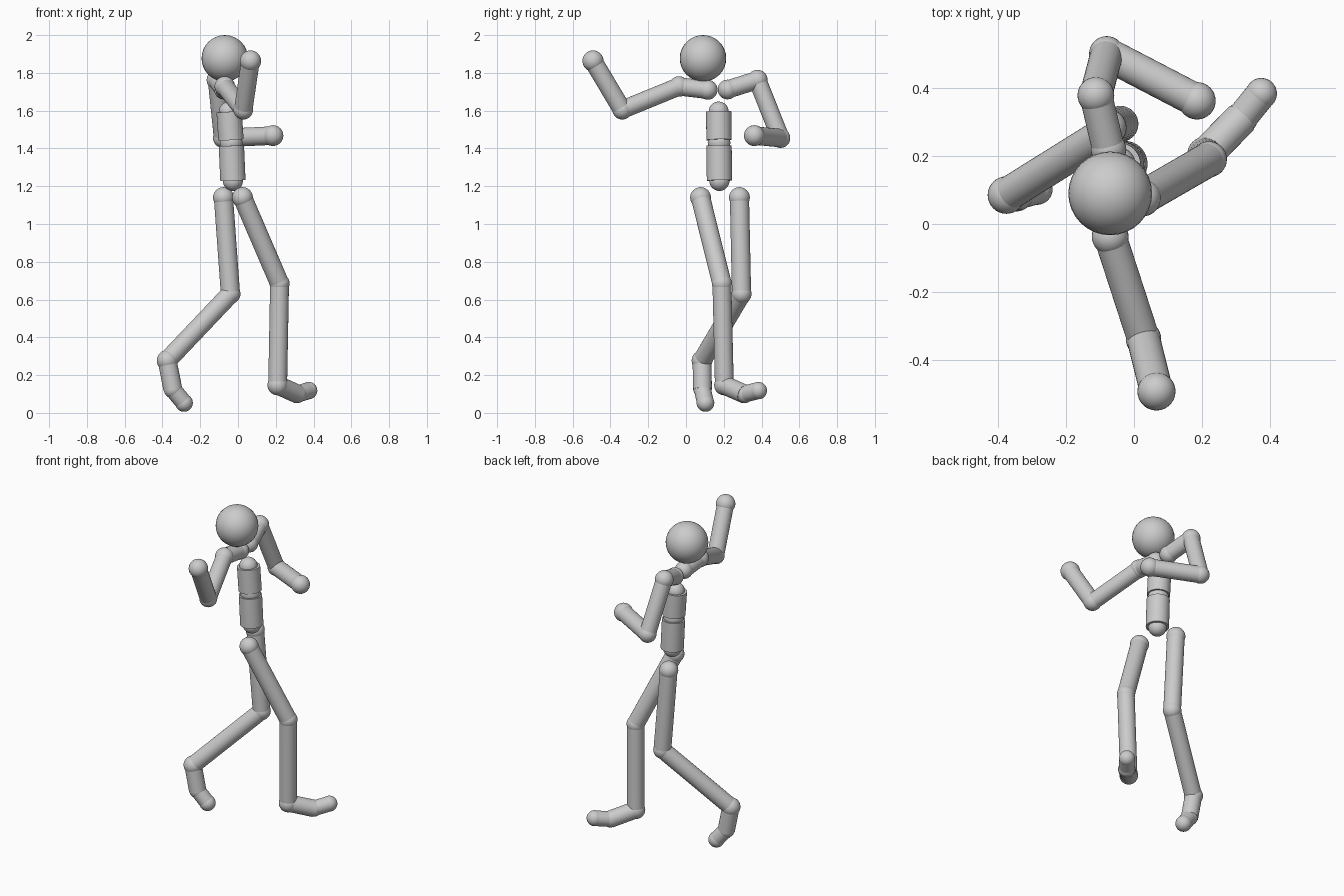
import bpy, math
from mathutils import Vector

if "Cube" in bpy.data.objects:
    bpy.data.objects.remove(bpy.data.objects["Cube"])

grey = bpy.data.materials.new("plain_grey")
grey.diffuse_color = (0.6, 0.6, 0.6, 1)
grey.use_nodes = True
grey.node_tree.nodes["Principled BSDF"].inputs["Base Color"].default_value = grey.diffuse_color


def finish(name):
    ob = bpy.context.object
    ob.name = name
    ob.data.materials.append(grey)
    bpy.ops.object.shade_smooth_by_angle(angle=math.radians(40))


def ball(name, p, r):
    bpy.ops.mesh.primitive_uv_sphere_add(segments=32, ring_count=16, radius=r, location=p)
    finish(name)


def rod(name, a, b, r):
    a, b = Vector(a), Vector(b)
    d = b - a
    bpy.ops.mesh.primitive_cylinder_add(
        vertices=32, radius=r, depth=d.length, location=(a + b) / 2,
        rotation=d.to_track_quat('Z', 'Y').to_euler())
    finish(name)


def limb(prefix, joints, bones):
    """joints: (name, position, radius); bones: (name, radius) between neighbours"""
    for name, p, r in joints:
        ball(f"{prefix}_{name}", p, r)
    for (name, r), j, k in zip(bones, joints, joints[1:]):
        rod(f"{prefix}_{name}", j[1], k[1], r)


# Head
ball("head", (-0.07, 0.09, 1.877), 0.123)

# Torso: two thick drums on ball joints
ball("pelvis_joint", (-0.027, 0.177, 1.228), 0.053)
ball("waist_joint", (-0.036, 0.175, 1.43), 0.06)
ball("neck_joint", (-0.048, 0.173, 1.595), 0.053)
rod("abdomen", (-0.027, 0.177, 1.23), (-0.035, 0.175, 1.415), 0.067)
rod("chest", (-0.037, 0.175, 1.445), (-0.047, 0.173, 1.595), 0.067)

# Arms
arm_bones = [("collar", 0.048), ("upper_arm", 0.048), ("forearm", 0.049)]
limb("front_arm", [("collar_joint", (-0.066, 0.115, 1.71), 0.052),
                   ("shoulder", (-0.07, -0.037, 1.728), 0.054),
                   ("elbow", (0.028, -0.338, 1.605), 0.052),
                   ("hand", (0.066, -0.492, 1.863), 0.056)], arm_bones)
limb("back_arm", [("collar_joint", (-0.075, 0.22, 1.712), 0.052),
                  ("shoulder", (-0.112, 0.378, 1.762), 0.054),
                  ("elbow", (-0.08, 0.5, 1.455), 0.052),
                  ("hand", (0.185, 0.362, 1.468), 0.055)], arm_bones)

# Legs
leg_bones = [("thigh", 0.051), ("shin", 0.05), ("foot", 0.05), ("toe", 0.045)]
limb("front_leg", [("hip", (0.024, 0.077, 1.14), 0.055),
                   ("knee", (0.22, 0.19, 0.685), 0.053),
                   ("ankle", (0.21, 0.203, 0.147), 0.054),
                   ("toe_joint", (0.315, 0.31, 0.1), 0.048),
                   ("toe_tip", (0.374, 0.383, 0.118), 0.046)], leg_bones)
limb("back_leg", [("hip", (-0.077, 0.283, 1.14), 0.055),
                  ("knee", (-0.04, 0.294, 0.63), 0.053),
                  ("ankle", (-0.375, 0.085, 0.277), 0.055),
                  ("toe_joint", (-0.345, 0.087, 0.125), 0.048),
                  ("toe_tip", (-0.286, 0.103, 0.053), 0.047)], leg_bones)
